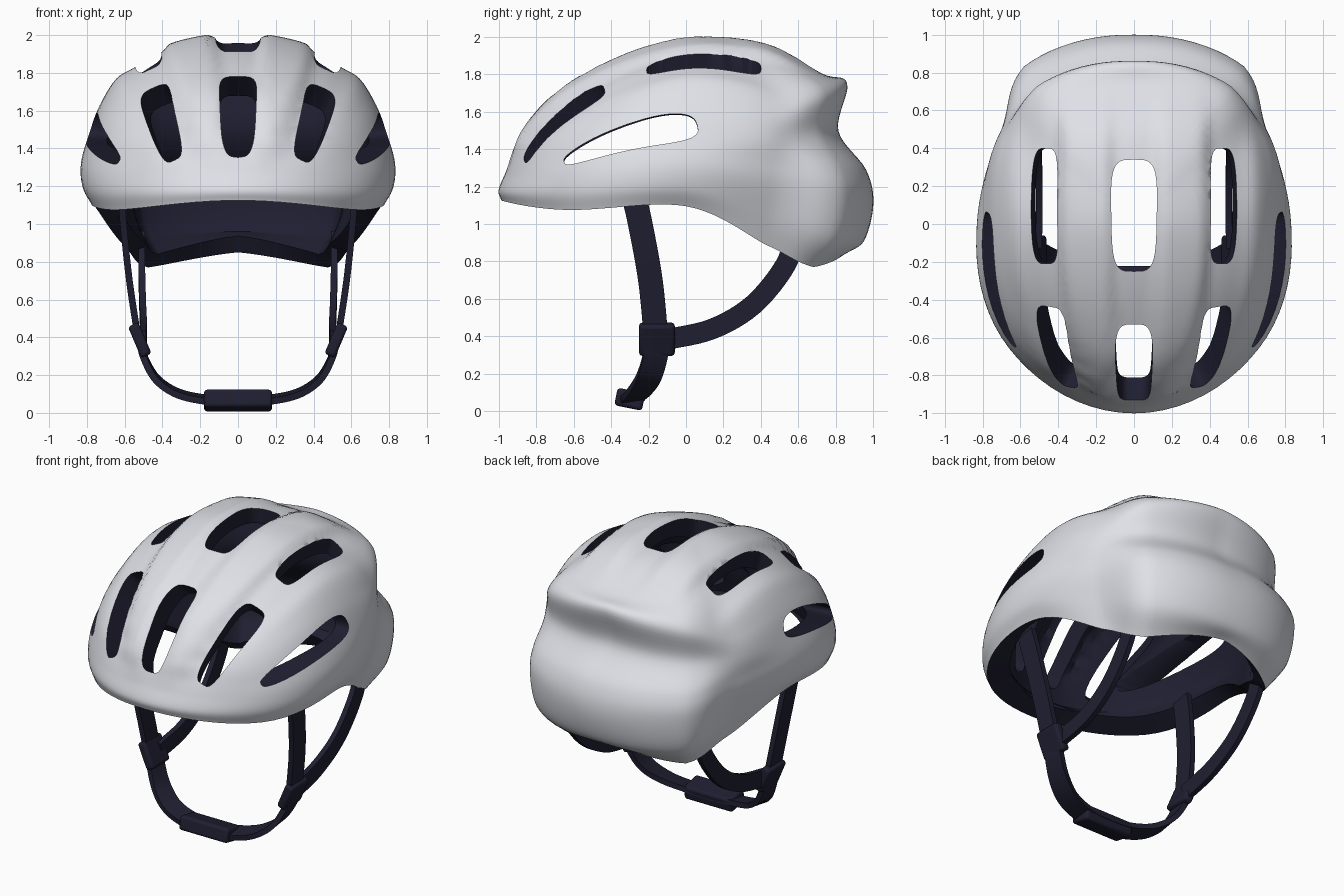
import bpy, bmesh, math
from mathutils import Vector as V

if "Cube" in bpy.data.objects:
    bpy.data.objects.remove(bpy.data.objects["Cube"])


def material(name, rgb):
    m = bpy.data.materials.new(name)
    m.diffuse_color = (*rgb, 1)
    m.use_nodes = True
    m.node_tree.nodes["Principled BSDF"].inputs["Base Color"].default_value = m.diffuse_color
    return m


WHITE = material("shell_light_grey", (0.75, 0.77, 0.82))
DARK = material("navy_black", (0.014, 0.0135, 0.031))


def make(name, verts, faces, mats, index=0):
    me = bpy.data.meshes.new(name)
    me.from_pydata([tuple(v) for v in verts], [], faces)
    for m in mats:
        me.materials.append(m)
    for p in me.polygons:
        p.material_index = index
    ob = bpy.data.objects.new(name, me)
    bpy.context.collection.objects.link(ob)
    return ob


def fix_normals(ob):
    bm = bmesh.new()
    bm.from_mesh(ob.data)
    bmesh.ops.recalc_face_normals(bm, faces=bm.faces)
    bm.to_mesh(ob.data)
    bm.free()


def activate(ob):
    bpy.ops.object.select_all(action='DESELECT')
    ob.select_set(True)
    bpy.context.view_layer.objects.active = ob


def smooth(ob, deg=40):
    activate(ob)
    bpy.ops.object.shade_smooth_by_angle(angle=math.radians(deg))


def catmull(a, b, c, d, t):
    return 0.5 * (2 * b + (c - a) * t + (2 * a - 5 * b + 4 * c - d) * t * t
                  + (3 * b - a - 3 * c + d) * t ** 3)


def step(a, b, x):
    t = min(1, max(0, (x - a) / (b - a)))
    return t * t * (3 - 2 * t)


# ---- shell: side profiles (radius, height) at several angles, front to back
ANGLES = [0, 45, 90, 125, 145, 180]
PROFILES = [
    [(.985, 1.125), (1.0, 1.18), (.965, 1.27), (.93, 1.35), (.885, 1.44), (.80, 1.56), (.66, 1.70), (.44, 1.83), (.2, 1.93)],
    [(.90, 1.075), (.93, 1.16), (.925, 1.25), (.90, 1.34), (.855, 1.44), (.77, 1.57), (.64, 1.71), (.44, 1.84), (.2, 1.935)],
    [(.76, 1.095), (.81, 1.18), (.83, 1.28), (.82, 1.37), (.785, 1.47), (.72, 1.62), (.61, 1.78), (.42, 1.89), (.2, 1.955)],
    [(.74, .89), (.80, 1.05), (.85, 1.22), (.855, 1.34), (.845, 1.46), (.81, 1.59), (.70, 1.75), (.46, 1.90), (.2, 1.965)],
    [(.83, .77), (.97, .92), (1.015, 1.15), (.985, 1.30), (.87, 1.48), (.885, 1.69), (.74, 1.81), (.48, 1.92), (.2, 1.97)],
    [(.85, .85), (.95, .91), (1.0, 1.11), (.96, 1.29), (.81, 1.50), (.86, 1.75), (.73, 1.80), (.48, 1.93), (.2, 1.97)],
]
TOP = 1.968
LSUB, ASUB = 7, 10


def meridian(keys):
    p = [V(k) for k in keys] + [V((0, TOP)), V((-keys[-1][0], keys[-1][1]))]
    p.insert(0, p[0] * 2 - p[1])
    return [catmull(p[i], p[i + 1], p[i + 2], p[i + 3], s / LSUB)
            for i in range(len(p) - 3) for s in range(LSUB)]


LINES = [meridian(k) for k in PROFILES]


def line(k):
    m = k % 10
    return LINES[m if m <= 5 else 10 - m]


def angle(k):
    q, m = divmod(k, 10)
    return 360 * q + (ANGLES[m] if m <= 5 else 360 - ANGLES[10 - m])


def rib(x, y):
    # raised ribs running front to back between the vent rows
    u = abs(x) / math.sqrt(max(0.08, 1 - (0.93 * min(y, 0)) ** 2))
    up = step(.08, .165, u) * (1 - step(.34, .42, u)) + 0.4 * step(.55, .64, u) * (1 - step(.7, .85, u))
    return 0.036 * up * (1 - step(.3, .8, y))


verts, faces = [], []
rows, cols = len(LINES[0]), 10 * ASUB
for i in range(rows):
    for k in range(10):
        for s in range(ASUB):
            t = s / ASUB
            a = math.radians(catmull(*[angle(k + d) for d in (-1, 0, 1, 2)], t))
            p = catmull(*[line(k + d)[i] for d in (-1, 0, 1, 2)], t)
            if 3 <= k <= 6:  # the rear corners are creased
                p = p.lerp(line(k)[i].lerp(line(k + 1)[i], t), 0.6)
            r, z = p
            x, y = r * math.sin(a), -r * math.cos(a)
            out = V((x, y, (z - 1.1) * 1.1)).normalized() * rib(x, y) * step(1.25, 1.5, z)
            verts.append(V((x, y, z)) + out)
verts.append(V((0, 0, TOP)))
for i in range(rows - 1):
    for j in range(cols):
        n = (j + 1) % cols
        faces.append((i * cols + j, i * cols + n, (i + 1) * cols + n, (i + 1) * cols + j))
last = (rows - 1) * cols
faces += [(last + j, last + (j + 1) % cols, len(verts) - 1) for j in range(cols)]
shell = make("helmet_shell", verts, faces, [WHITE, DARK])

# dark liner on the inside and around the rim, thickest at the front
group = shell.vertex_groups.new(name="liner_thickness")
for i, v in enumerate(verts):
    group.add([i], 0.65 + 0.35 * step(.1, -.6, v.y), 'REPLACE')
sol = shell.modifiers.new("liner", 'SOLIDIFY')
sol.thickness, sol.offset = 0.15, -1
sol.vertex_group = group.name
sol.material_offset = sol.material_offset_rim = 1
activate(shell)
bpy.ops.object.modifier_apply(modifier="liner")

# ---- vents: tapered rounded slots from a to b, cut along a direction
cv, cf = [], []


def slot(a, b, wa, wb, direction, depth=0.26, n=40, power=4, arch=0):
    a, b, d = V(a), V(b), V(direction).normalized()
    axis = b - a
    side = axis.cross(d).normalized()
    base = len(cv)
    for h in (-depth, depth):
        for i in range(n):
            t = 2 * math.pi * i / n
            c, s = math.cos(t), math.sin(t)
            u = math.copysign(abs(c) ** (2 / power), c)
            v = math.copysign(abs(s) ** (2 / power), s)
            w = wa + (wb - wa) * (u + 1) / 2
            cv.append((a + b) / 2 + axis * u / 2 + side * v * w / 2 + d * h
                      + V((0, 0, arch * (1 - u * u))))
    cf.append(tuple(base + i for i in range(n)))
    cf.append(tuple(base + n + i for i in reversed(range(n))))
    for i in range(n):
        j = (i + 1) % n
        cf.append((base + j, base + i, base + n + i, base + n + j))


slot((0, -.92, 1.345), (0, -.54, 1.79), .17, .21, (0, -.75, .66))
slot((0, -.25, 1.95), (0, .34, 1.95), .23, .25, (0, 0, 1))
for m in (1, -1):
    slot((m * .335, -.86, 1.335), (m * .455, -.45, 1.735), .13, .19, (m * .35, -.65, .65))
    slot((m * .475, -.21, 1.87), (m * .475, .40, 1.87), .15, .15, (m * .22, 0, 1))
    slot((m * .70, -.65, 1.335), (m * .76, .06, 1.525), .09, .19, (m, 0, .05), .3, 48, 3, .035)
cutter = make("vent_cutter", cv, cf, [WHITE, DARK], 1)
fix_normals(cutter)
cutter.hide_render = True
cut = shell.modifiers.new("vents", 'BOOLEAN')
cut.operation, cut.solver, cut.object = 'DIFFERENCE', 'EXACT', cutter
activate(shell)
bpy.ops.object.modifier_apply(modifier="vents")
bpy.data.objects.remove(cutter)
smooth(shell, 55)


# ---- straps: flat ribbons swept along a smooth path
def ribbon(name, pts, width, thick, wide):
    p = [V(q) for q in pts]
    p = [p[0] * 2 - p[1]] + p + [p[-1] * 2 - p[-2]]
    path = [catmull(p[i], p[i + 1], p[i + 2], p[i + 3], s / 6)
            for i in range(len(p) - 3) for s in range(6)] + [p[-2]]
    vs, fs = [], []
    for i, c in enumerate(path):
        t = (path[min(i + 1, len(path) - 1)] - path[max(i - 1, 0)]).normalized()
        w = V(wide)
        w = (w - t * w.dot(t)).normalized()
        n = t.cross(w)
        vs += [c + w * width / 2 * a + n * thick / 2 * b for a, b in ((-1, -1), (1, -1), (1, 1), (-1, 1))]
    for i in range(len(path) - 1):
        for k in range(4):
            l = (k + 1) % 4
            fs.append((i * 4 + k, i * 4 + l, i * 4 + 4 + l, i * 4 + 4 + k))
    e = len(vs) - 4
    fs += [(3, 2, 1, 0), (e, e + 1, e + 2, e + 3)]
    ob = make(name, vs, fs, [DARK])
    fix_normals(ob)
    smooth(ob)


def block(name, loc, size, rot):
    bpy.ops.mesh.primitive_cube_add(size=1, location=loc, rotation=rot)
    ob = bpy.context.object
    ob.name = name
    ob.scale = size
    bpy.ops.object.transform_apply(location=False, rotation=False, scale=True)
    ob.data.materials.append(DARK)
    b = ob.modifiers.new("round", 'BEVEL')
    b.width, b.segments = 0.018, 3
    smooth(ob)


for m, tag in ((1, "right"), (-1, "left")):
    ribbon("front_strap_" + tag, [(m * .62, -.28, 1.16), (m * .605, -.24, .98), (m * .575, -.19, .7),
                                  (m * .53, -.16, .4)], .13, .035, (0, 1, 0))
    ribbon("rear_strap_" + tag, [(m * .51, .58, .95), (m * .51, .53, .78), (m * .505, .36, .57),
                                 (m * .50, .14, .44), (m * .505, -.12, .38)], .11, .035, (0, -.7, .7))
    block("strap_joiner_" + tag, (m * .52, -.155, .385), (.06, .19, .18), (0, m * .4, 0))

half = [(.525, -.15, .4), (.495, -.165, .29), (.43, -.2, .18), (.32, -.25, .105), (.17, -.285, .07)]
ribbon("chin_strap", half + [(0, -.29, .06)] + [(-x, y, z) for x, y, z in reversed(half)], .13, .035, (0, 1, .15))
block("chin_buckle", (0, -.3, .065), (.36, .15, .095), (-.2, 0, 0))
